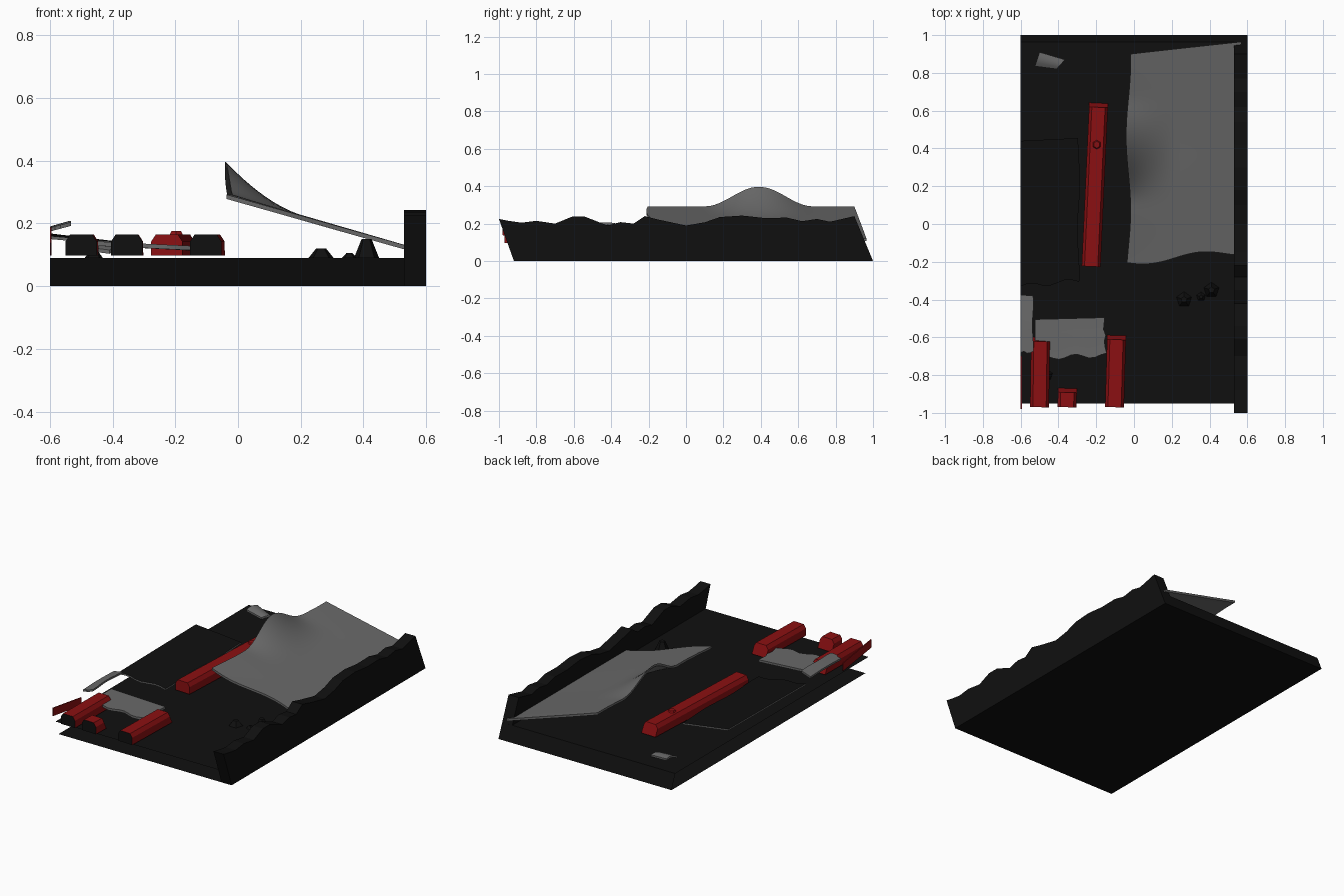
import bpy, bmesh
from math import sin, cos, pi
from mathutils import Vector

if "Cube" in bpy.data.objects:
    bpy.data.objects.remove(bpy.data.objects["Cube"], do_unlink=True)


def material(name, rgb):
    mat = bpy.data.materials.new(name)
    mat.use_nodes = True
    mat.diffuse_color = (*rgb, 1)
    mat.node_tree.nodes["Principled BSDF"].inputs["Base Color"].default_value = (*rgb, 1)
    return mat


BLACK = material("charred black", (0.005, 0.005, 0.005))
RED = material("deep red", (0.26, 0.005, 0.006))
GREY = material("ash grey", (0.14, 0.14, 0.14))


def finish(name, bm, mats, smooth=False, recalc=True):
    if recalc:
        bmesh.ops.recalc_face_normals(bm, faces=bm.faces)
    mesh = bpy.data.meshes.new(name)
    bm.to_mesh(mesh)
    bm.free()
    for mat in mats:
        mesh.materials.append(mat)
    obj = bpy.data.objects.new(name, mesh)
    bpy.context.collection.objects.link(obj)
    if smooth:
        bpy.ops.object.select_all(action='DESELECT')
        obj.select_set(True)
        bpy.context.view_layer.objects.active = obj
        bpy.ops.object.shade_smooth_by_angle(angle=0.7)
    return obj


def prism(name, section, start, end, mats, inset=0.0, front_cap=0):
    """Sweep a (sideways, up) section from start to end; the far top may lean in."""
    start, end = Vector(start), Vector(end)
    along = (end - start).normalized()
    side = along.cross(Vector((0, 0, 1))).normalized()
    bm = bmesh.new()
    near = [bm.verts.new(start + side * s + Vector((0, 0, h))) for s, h in section]
    far = [bm.verts.new(end + side * s + Vector((0, 0, h)) - along * inset * (h > 0.03))
           for s, h in section]
    bm.faces.new(near).material_index = front_cap
    bm.faces.new(far[::-1])
    for i in range(len(near)):
        j = (i + 1) % len(near)
        bm.faces.new((near[i], far[i], far[j], near[j]))
    return finish(name, bm, mats)


def sheet(name, point, nu, nv, thick, mats, top_index=0):
    """Thin plate whose top follows point(u, v)."""
    bm = bmesh.new()
    layers = []
    for drop in (0, thick):
        layers.append([[bm.verts.new(Vector(point(i / nu, j / nv)) - Vector((0, 0, drop)))
                        for j in range(nv + 1)] for i in range(nu + 1)])
    top, low = layers
    for i in range(nu):
        for j in range(nv):
            quad = [(i, j), (i + 1, j), (i + 1, j + 1), (i, j + 1)]
            bm.faces.new([top[a][b] for a, b in quad]).material_index = top_index
            bm.faces.new([low[a][b] for a, b in reversed(quad)])
    rim = ([(i, 0) for i in range(nu)] + [(nu, j) for j in range(nv)]
           + [(i, nv) for i in range(nu, 0, -1)] + [(0, j) for j in range(nv, 0, -1)])
    for (a, b), (c, d) in zip(rim, rim[1:] + rim[:1]):
        bm.faces.new((top[a][b], low[a][b], low[c][d], top[c][d]))
    return finish(name, bm, mats, smooth=True)


def patch(corners, wave=0.0, freq=9.0, sag=0.0):
    """Bilinear surface over four corners with ragged ends and optional sag."""
    a, b, c, d = map(Vector, corners)

    def point(u, v):
        p = a.lerp(b, u).lerp(d.lerp(c, u), v)
        p.y += wave * sin(freq * u) * (1 - v)
        p.x += wave * sin(freq * v + 1) * u * 0.5
        p.z += sag * sin(pi * v)
        return p
    return point


# Slab: slanted shell, open along the front and the -x side
bm = bmesh.new()
bottom = [bm.verts.new(p) for p in ((-0.6, -0.92, 0), (0.6, -0.92, 0), (0.6, 1, 0), (-0.6, 1, 0))]
top = [bm.verts.new(p) for p in ((-0.6, -0.95, 0.09), (0.6, -0.95, 0.09),
                                 (0.6, 0.963, 0.09), (-0.6, 0.963, 0.09))]
bm.faces.new(bottom[::-1])
bm.faces.new(top)
bm.faces.new((bottom[2], bottom[3], top[3], top[2]))
finish("ground_slab", bm, [BLACK], recalc=False)

# Broken side wall with a crumbled top line
ridge = [(-1, .225), (-.95, .215), (-.88, .205), (-.8, .215), (-.7, .2), (-.61, .237),
         (-.54, .237), (-.42, .19), (-.35, .208), (-.28, .2), (-.22, .24), (-.15, .222),
         (0, .19), (.1, .207), (.18, .235), (.3, .243), (.42, .23), (.54, .232),
         (.62, .213), (.7, .225), (.77, .21), (.9, .24)]
outline = [(-0.92, 0)] + ridge + [(1, 0)]
prism("side_wall", [(-y, z) for y, z in outline], (0.6, 0, 0), (0.53, 0, 0), [BLACK])
wall = bpy.data.objects["side_wall"]
if wall.data.vertices[0].co.y > 0:
    for v in wall.data.vertices:
        v.co.y = -v.co.y
    wall.data.flip_normals()

# Red beams with chamfered tops
beam = [(-.05, 0), (.05, 0), (.05, .045), (.035, .068), (-.035, .068), (-.05, .045)]
base = 0.097
for name, start, end, cap in (
        ("long_beam", (-.227, -.225), (-.187, .64), 0),
        ("front_beam_inner", (-.103, -.97), (-.092, -.59), 1),
        ("front_beam_outer", (-.5, -.97), (-.495, -.6), 1),
        ("front_beam_stub", (-.355, -.97), (-.352, -.87), 1)):
    prism(name, beam, (*start, base), (*end, base), [RED, BLACK], 0.022, cap)
sliver = [(-.003, 0), (.003, 0), (.003, .05), (-.003, .05)]
prism("beam_sliver", sliver, (-.597, -.98, .138), (-.597, -.7, .097), [RED])

# Bolt on the long beam
bm = bmesh.new()
bmesh.ops.create_cone(bm, cap_ends=True, segments=6, radius1=.03, radius2=.018, depth=.02)
bmesh.ops.translate(bm, verts=bm.verts, vec=(-.197, .42, .165))
finish("beam_bolt", bm, [RED])


# Large buckled sheet leaning on the wall
def buckled(u, v):
    x = -.03 + .6 * u
    near = -.2 + .05 * u + .02 * sin(7 * u + 3.4) * (1 - v)
    y = near + (.9 + .065 * u - near) * v
    z = .292 - .172 * u + .004 * sin(9 * y) * u * (1 - u)
    t = max(-1, min(1, (y - .39) / .29))
    z += .105 * cos(pi * t / 2) ** 2 * max(0, 1 - u / .42) ** 2
    return x + .012 * sin(8 * y + 1) * (1 - u) ** 4, y, z


sheet("large_buckled_sheet", buckled, 24, 40, .014, [GREY])

# Smaller loose sheets
sheet("front_sheet", patch([(-.525, -.71, .146), (-.15, -.695, .128),
                            (-.16, -.495, .128), (-.525, -.505, .146)], .012, 14),
      12, 6, .014, [GREY])
sheet("edge_sheet", patch([(-.6, -.68, .186), (-.535, -.68, .204),
                           (-.535, -.38, .204), (-.6, -.375, .186)], .006, 8, .004),
      4, 8, .012, [GREY])
sheet("dark_sheet", patch([(-.6, -.33, .16), (-.295, -.3, .132),
                           (-.29, .455, .132), (-.6, .44, .168)], .012, 10),
      8, 12, .01, [GREY, BLACK], 1)
sheet("back_scrap", patch([(-.525, .835, .13), (-.41, .82, .115),
                           (-.365, .87, .11), (-.5, .91, .135)], 0, 1, .012),
      4, 4, .012, [GREY])

# Charred rubble lumps
for i, (x, y, r, h) in enumerate(((.265, -.4, .042, .03), (.41, -.35, .042, .06),
                                  (.355, -.385, .025, .015), (-.46, -.8, .03, .025))):
    bm = bmesh.new()
    bmesh.ops.create_cone(bm, cap_ends=True, segments=5, radius1=r, radius2=r * .4, depth=h)
    bmesh.ops.translate(bm, verts=bm.verts, vec=(x, y, .09 + h / 2))
    finish("rubble_%d" % (i + 1), bm, [BLACK])
